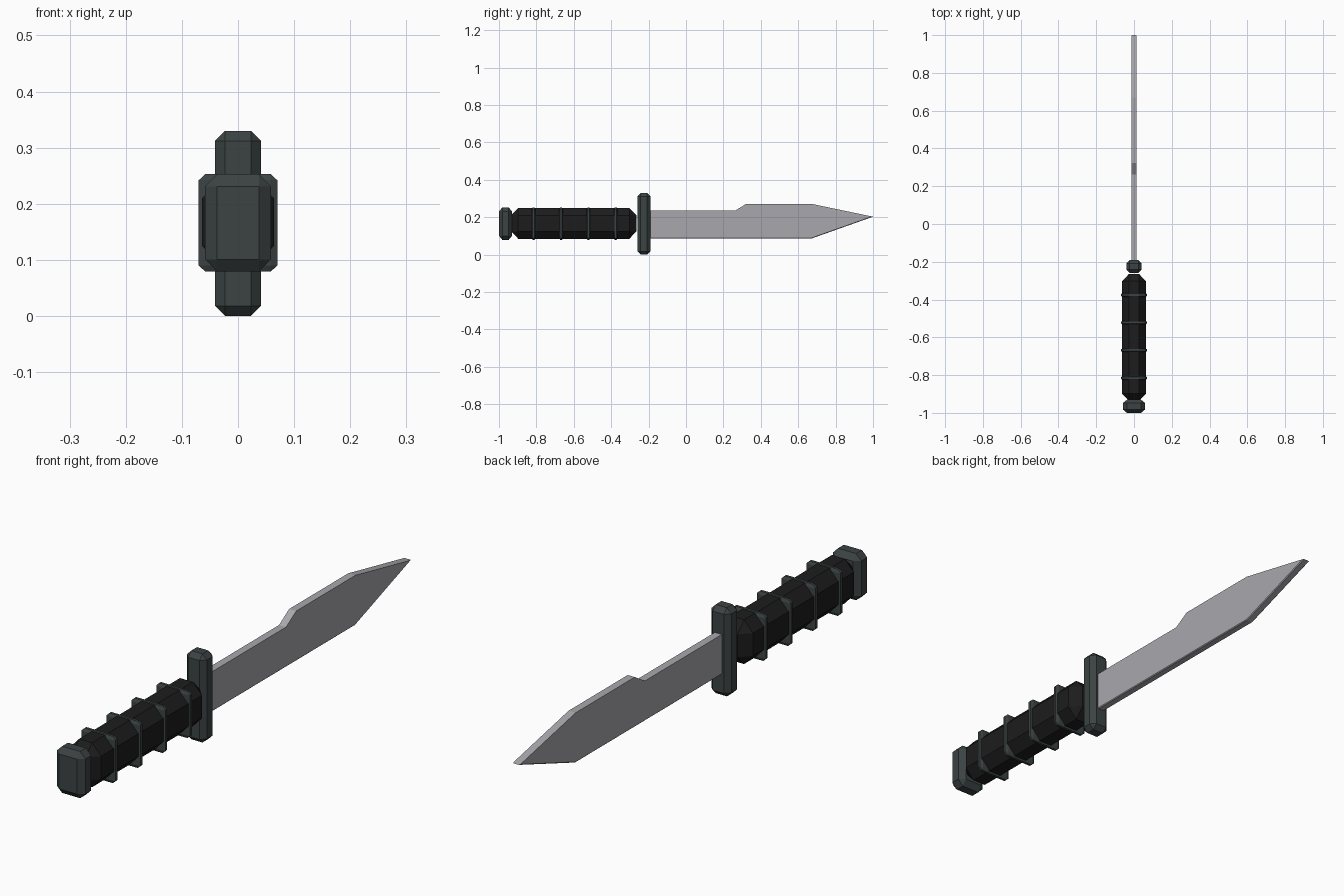
import bpy, bmesh
from mathutils import Vector

if "Cube" in bpy.data.objects:
    bpy.data.objects.remove(bpy.data.objects["Cube"])


def material(name, rgb):
    m = bpy.data.materials.new(name)
    m.diffuse_color = (*rgb, 1)
    m.use_nodes = True
    m.node_tree.nodes["Principled BSDF"].inputs["Base Color"].default_value = m.diffuse_color
    return m


STEEL = material("blade steel", (0.39, 0.39, 0.42))
METAL = material("dark metal", (0.045, 0.056, 0.056))
GRIP = material("black grip", (0.012, 0.012, 0.012))


def finish(name, bm, mat):
    bmesh.ops.recalc_face_normals(bm, faces=bm.faces)
    me = bpy.data.meshes.new(name)
    bm.to_mesh(me)
    bm.free()
    me.materials.append(mat)
    ob = bpy.data.objects.new(name, me)
    bpy.context.collection.objects.link(ob)
    return ob


def chamfer_box(name, lo, hi, cut, mat):
    """Box from lo to hi with its edges chamfered by cut along each axis."""
    lo, hi, cut = Vector(lo), Vector(hi), Vector(cut)
    mid, half = (lo + hi) / 2, (hi - lo) / 2
    bm = bmesh.new()
    for sx in (-1, 1):
        for sy in (-1, 1):
            for sz in (-1, 1):
                for axis in range(3):
                    p = half - cut
                    p[axis] = half[axis]
                    bm.verts.new(mid + p * Vector((sx, sy, sz)))
    bmesh.ops.convex_hull(bm, input=bm.verts[:])
    bmesh.ops.dissolve_limit(bm, angle_limit=0.01, verts=bm.verts[:], edges=bm.edges[:])
    return finish(name, bm, mat)


# Grip, pommel and cross guard
chamfer_box("grip", (-0.064, -0.935, 0.085), (0.064, -0.265, 0.250),
            (0.037, 0.038, 0.040), GRIP)
chamfer_box("pommel", (-0.059, -1.0, 0.079), (0.059, -0.93, 0.253),
            (0.022, 0.018, 0.022), METAL)
chamfer_box("guard", (-0.041, -0.26, 0.0), (0.041, -0.19, 0.33),
            (0.018, 0.018, 0.018), METAL)

# Rings around the grip
for i, y in enumerate((-0.815, -0.668, -0.522, -0.376)):
    chamfer_box(f"grip_ring_{i + 1}", (-0.070, y - 0.010, 0.079), (0.070, y + 0.010, 0.253),
                (0.012, 0.005, 0.011), METAL)

# Blade: side profile (y, z) extruded across x, with a fine chamfer on the cutting edge
PROFILE = [(-0.21, 0.086), (0.67, 0.086), (1.0, 0.203), (0.67, 0.272),
           (0.322, 0.272), (0.262, 0.235), (-0.21, 0.235)]
W = 0.0145
bm = bmesh.new()
face = bm.faces.new([bm.verts.new((-W, y, z)) for y, z in PROFILE])
new = bmesh.ops.extrude_face_region(bm, geom=[face])["geom"]
bmesh.ops.translate(bm, vec=(2 * W, 0, 0),
                    verts=[v for v in new if isinstance(v, bmesh.types.BMVert)])
edge = [e for e in bm.edges
        if abs(e.verts[0].co.x - e.verts[1].co.x) < 1e-5
        and min(v.co.z for v in e.verts) < 0.09
        and max(v.co.z for v in e.verts) < 0.21
        and abs(e.verts[0].co.y - e.verts[1].co.y) > 0.1]
bmesh.ops.bevel(bm, geom=edge, offset=0.003, segments=1, affect='EDGES')
finish("blade", bm, STEEL)
